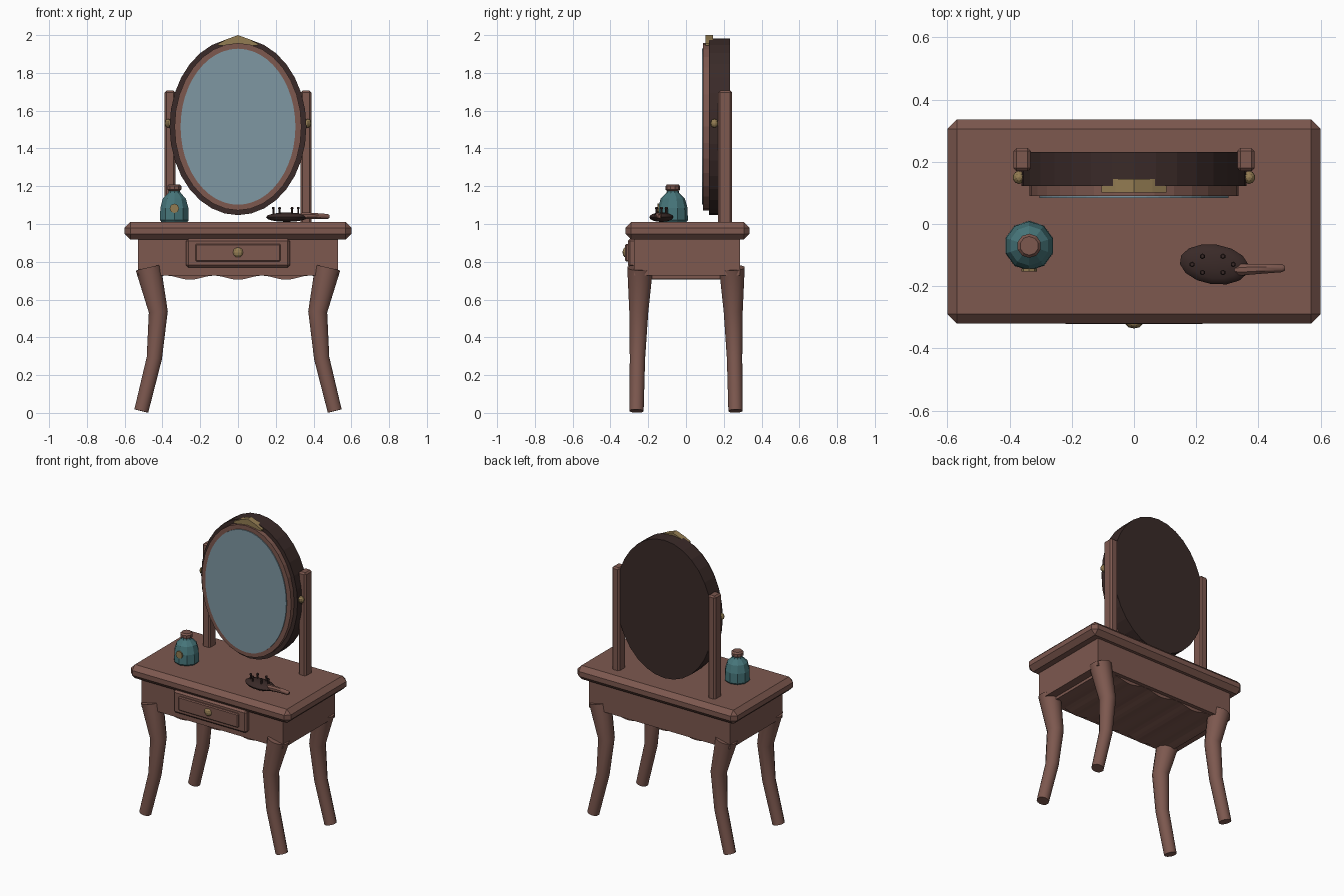
import bpy, bmesh, math
from mathutils import Vector, Matrix

if "Cube" in bpy.data.objects:
    bpy.data.objects.remove(bpy.data.objects["Cube"])


def material(name, rgb):
    m = bpy.data.materials.new(name)
    m.use_nodes = True
    m.diffuse_color = (*rgb, 1)
    bsdf = next(n for n in m.node_tree.nodes if n.type == 'BSDF_PRINCIPLED')
    bsdf.inputs["Base Color"].default_value = (*rgb, 1)
    return m


WOOD = material("red brown wood", (0.205, 0.098, 0.078))
DARK = material("dark wood", (0.042, 0.023, 0.021))
TEAL = material("teal glass", (0.062, 0.18, 0.195))
GLASS = material("mirror glass", (0.21, 0.31, 0.365))
GOLD = material("old gold", (0.29, 0.2, 0.085))


def finish(name, bm, mat, smooth=False):
    bmesh.ops.recalc_face_normals(bm, faces=bm.faces)
    me = bpy.data.meshes.new(name)
    bm.to_mesh(me)
    bm.free()
    me.materials.append(mat)
    ob = bpy.data.objects.new(name, me)
    bpy.context.collection.objects.link(ob)
    if smooth:
        bpy.ops.object.select_all(action='DESELECT')
        bpy.context.view_layer.objects.active = ob
        ob.select_set(True)
        bpy.ops.object.shade_smooth_by_angle(angle=math.radians(40))
    return ob


def box(name, lo, hi, mat, bevel=0):
    """Box between two corners with an optional chamfer."""
    lo, hi = Vector(lo), Vector(hi)
    bm = bmesh.new()
    bmesh.ops.create_cube(bm, size=1, matrix=Matrix.Translation((lo + hi) / 2)
                          @ Matrix.Diagonal((*(hi - lo), 1)))
    if bevel:
        bmesh.ops.bevel(bm, geom=bm.edges[:], offset=bevel, segments=1, affect='EDGES')
    return finish(name, bm, mat)


def tube(name, path, mat, sides=12, smooth=False):
    """Round sweep through (x, y, z, radius) stations with mitred bends."""
    bm = bmesh.new()
    pts = [Vector(p[:3]) for p in path]
    rings = []
    for i, p in enumerate(pts):
        d = Vector()
        if i:
            d += (p - pts[i - 1]).normalized()
        if i < len(pts) - 1:
            d += (pts[i + 1] - p).normalized()
        d.normalize()
        u = d.cross(Vector((0, 1, 0))).normalized()
        v = d.cross(u)
        turn = [2 * math.pi * (k + 0.5) / sides for k in range(sides)]
        rings.append([bm.verts.new(p + path[i][3] * (u * math.cos(a) + v * math.sin(a)))
                      for a in turn])
    for a, b in zip(rings, rings[1:]):
        for k in range(sides):
            j = (k + 1) % sides
            bm.faces.new((a[k], a[j], b[j], b[k]))
    bm.faces.new(rings[0])
    bm.faces.new(rings[-1])
    return finish(name, bm, mat, smooth)


def lathe(name, x, y, profile, mat, sides):
    return tube(name, [(x, y, z, r) for r, z in profile], mat, sides)


def slab(name, outline, y0, y1, mat):
    """Extrude an (x, z) outline from y0 to y1."""
    bm = bmesh.new()
    face = bm.faces.new([bm.verts.new((x, y0, z)) for x, z in outline])
    out = bmesh.ops.extrude_face_region(bm, geom=[face])
    verts = [g for g in out["geom"] if isinstance(g, bmesh.types.BMVert)]
    bmesh.ops.translate(bm, verts=verts, vec=(0, y1 - y0, 0))
    return finish(name, bm, mat)


def oval(cx, cz, rx, rz, n=32):
    turn = [2 * math.pi * k / n for k in range(n)]
    return [(cx + rx * math.cos(a), cz + rz * math.sin(a)) for a in turn]


def ball(name, centre, radii, mat, u=10, v=6, spin=0, smooth=False):
    bm = bmesh.new()
    bmesh.ops.create_uvsphere(bm, u_segments=u, v_segments=v, radius=1,
                              matrix=Matrix.Translation(centre)
                              @ Matrix.Rotation(spin, 4, 'Z')
                              @ Matrix.Diagonal((*radii, 1)))
    return finish(name, bm, mat, smooth)


# Table top, apron and scalloped lower rail
box("table_top", (-0.6, -0.32, 0.917), (0.6, 0.336, 1.01), WOOD, 0.03)
box("apron", (-0.53, -0.276, 0.727), (0.53, 0.286, 0.93), WOOD)
wave = [(x / 40, 0.716 - 0.011 * math.cos(x / 40 * math.pi / 0.127))
        for x in range(-19, 20)]
slab("scalloped_rail", [(-0.475, 0.74)] + wave + [(0.475, 0.74)], -0.25, 0.26, WOOD)

# Drawer
box("drawer_front", (-0.275, -0.308, 0.77), (0.275, -0.26, 0.922), WOOD, 0.012)
box("drawer_panel", (-0.225, -0.322, 0.802), (0.225, -0.3, 0.895), WOOD, 0.006)
ball("drawer_knob", (0, -0.318, 0.85), (0.028, 0.018, 0.027), GOLD)

# Curved legs
for sx, side in ((-1, "right"), (1, "left")):
    for sy, end in ((-1, "front"), (1, "back")):
        path = [(0.475, 0.243, 0.768, 0.07), (0.422, 0.25, 0.535, 0.052),
                (0.443, 0.257, 0.29, 0.042), (0.512, 0.262, 0.01, 0.039)]
        tube(f"{end}_{side}_leg", [(sx * x, sy * y, z, r) for x, y, z, r in path],
             WOOD, 12, True)

    # Mirror posts and pivots
    px = sx * 0.36
    box(f"{side}_mirror_post", (px - 0.028, 0.17, 1.0), (px + 0.028, 0.244, 1.706), WOOD, 0.01)
    ball(f"{side}_pivot", (sx * 0.37, 0.15, 1.533), (0.02, 0.021, 0.023), GOLD)

# Oval mirror with backing, frame, glass and crest
MZ = 1.515
slab("mirror_backing", oval(0, MZ, 0.362, 0.468), 0.122, 0.232, DARK)
slab("mirror_frame", oval(0, MZ, 0.336, 0.443), 0.09, 0.13, WOOD)
slab("mirror_glass", oval(0, MZ, 0.304, 0.413, 48), 0.084, 0.092, GLASS)
slab("crest", [(-0.105, 1.945), (0.105, 1.945), (0.105, 1.955), (0.06, 1.978), (0, 2.0),
               (-0.06, 1.978), (-0.105, 1.955)], 0.102, 0.144, GOLD)

# Perfume bottle
BX, BY = -0.337, -0.07
lathe("bottle", BX, BY, [(0.072, 1.01), (0.08, 1.02), (0.078, 1.085), (0.064, 1.135),
                         (0.034, 1.165), (0.029, 1.185)], TEAL, 10)
lathe("bottle_stopper", BX, BY, [(0.03, 1.175), (0.039, 1.182), (0.039, 1.2), (0.03, 1.21)],
      WOOD, 10)
slab("bottle_label", oval(BX, 1.083, 0.025, 0.025, 8), BY - 0.082, BY - 0.073, GOLD)

# Hair brush
HX, HY = 0.258, -0.13
ball("brush_head", (HX, HY, 1.036), (0.112, 0.064, 0.025), DARK, 14, 8, -0.14, True)
tube("brush_handle", [(0.32, -0.148, 1.042, 0.012), (0.345, -0.147, 1.043, 0.02),
                      (0.4, -0.145, 1.043, 0.017), (0.475, -0.142, 1.04, 0.014),
                      (0.485, -0.142, 1.04, 0.008)], WOOD, 8, True)
for i in range(6):
    a = math.pi * i / 3
    x, y = HX - 0.005 + 0.066 * math.cos(a), HY + 0.03 * math.sin(a)
    lathe(f"bristle_{i + 1}", x, y, [(0.006, 1.04), (0.006, 1.078), (0.009, 1.082),
                                     (0.006, 1.091)], DARK, 6)
